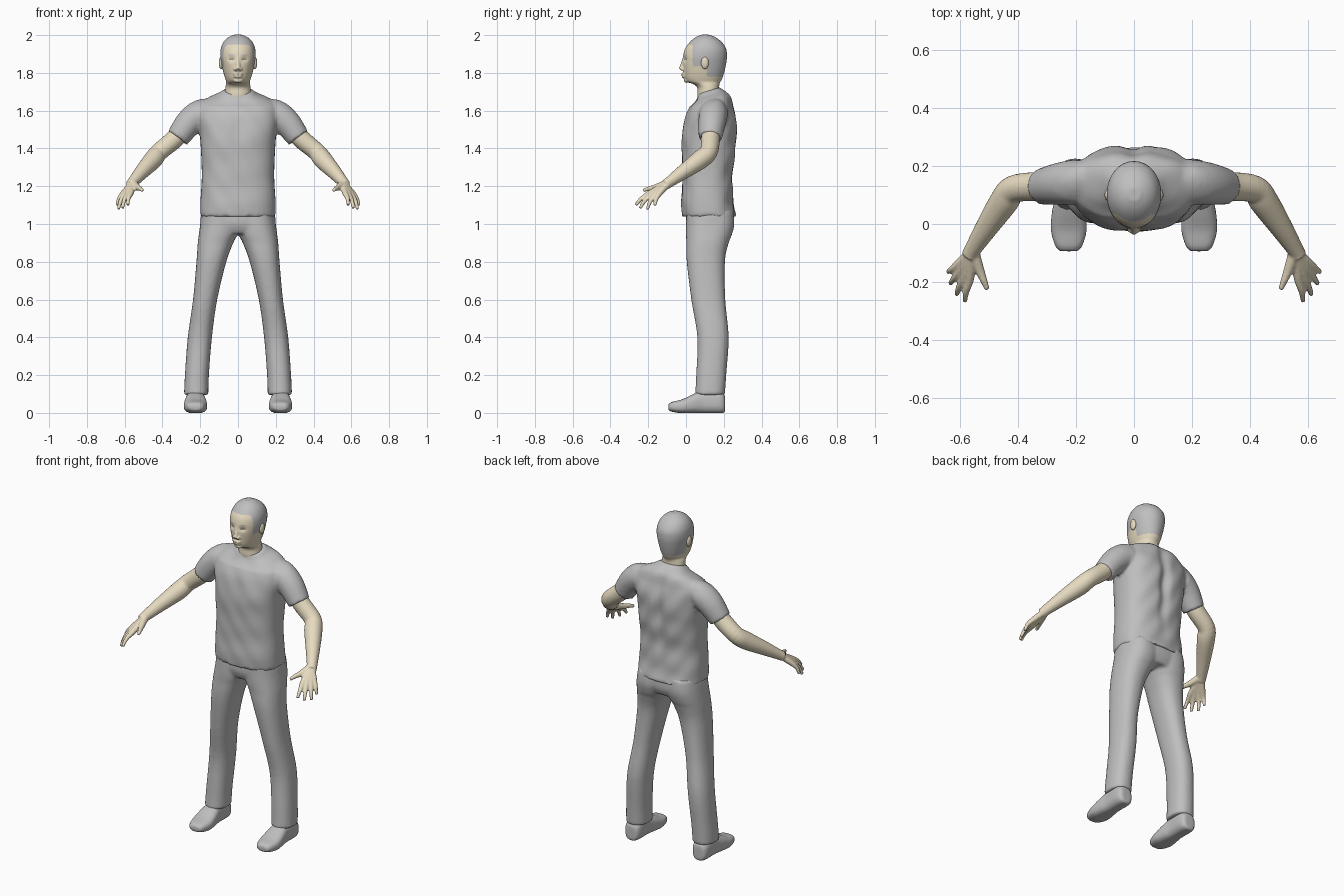
import bpy, bmesh
from math import cos, sin, pi, exp, copysign
from mathutils import Vector, Matrix

cube = bpy.data.objects.get("Cube")
if cube:
    bpy.data.objects.remove(cube)


def material(name, rgb):
    m = bpy.data.materials.new(name)
    m.use_nodes = True
    m.diffuse_color = (*rgb, 1)
    bsdf = next(n for n in m.node_tree.nodes if n.type == 'BSDF_PRINCIPLED')
    bsdf.inputs["Base Color"].default_value = (*rgb, 1)
    bsdf.inputs["Roughness"].default_value = 0.8
    return m


GREY = material("light_grey", (0.52, 0.52, 0.52))
SKIN = material("skin", (0.8, 0.71, 0.53))
EYE = material("eye_grey", (0.3, 0.28, 0.25))


def spline(rows, steps=5):
    """Smooth curve through rows of numbers of any length."""
    p = [Vector(r) for r in rows]
    p = [p[0]] + p + [p[-1]]
    out = []
    for a, b, c, d in zip(p, p[1:], p[2:], p[3:]):
        for i in range(steps):
            t = i / steps
            out.append(b + (c - a) * (t / 2) + (a * 2 - b * 5 + c * 4 - d) * (t * t / 2)
                       + (b * 3 - a - c * 3 + d) * (t ** 3 / 2))
    return out + [p[-1]]


def skin_rings(bm, rings):
    rings = [[bm.verts.new(v) for v in r] for r in rings]
    n = len(rings[0])
    for a, b in zip(rings, rings[1:]):
        for i in range(n):
            j = (i + 1) % n
            bm.faces.new((a[i], a[j], b[j], b[i]))
    bm.faces.new(rings[0])
    bm.faces.new(rings[-1])


def loft(bm, rows, power=2.3, along_y=False, n=40):
    """Rows: position, then low and high limits on the two other axes."""
    rings = []
    for t, a0, a1, b0, b1 in spline(rows):
        ring = []
        for i in range(n):
            c, s = cos(2 * pi * i / n), sin(2 * pi * i / n)
            a = (a0 + a1) / 2 + (a1 - a0) / 2 * copysign(abs(c) ** (2 / power), c)
            b = (b0 + b1) / 2 + (b1 - b0) / 2 * copysign(abs(s) ** (2 / power), s)
            ring.append((a, t, b) if along_y else (a, b, t))
        rings.append(ring)
    skin_rings(bm, rings)


def tube(bm, rows, side=1, n=20):
    """Rows: x, y, z, radius."""
    pts = spline(rows)
    rings = []
    for i, p in enumerate(pts):
        d = (pts[min(i + 1, len(pts) - 1)] - pts[max(i - 1, 0)]).xyz.normalized()
        u = d.cross(Vector((0, 0, 1))).normalized()
        w = d.cross(u)
        ring = [p.xyz + (u * cos(2 * pi * k / n) + w * sin(2 * pi * k / n)) * p.w
                for k in range(n)]
        rings.append([(v.x * side, v.y, v.z) for v in ring])
    skin_rings(bm, rings)


def blob(bm, centre, size):
    bmesh.ops.create_uvsphere(bm, u_segments=20, v_segments=12, radius=1,
                              matrix=Matrix.Translation(centre) @ Matrix.Diagonal((*size, 1)))


def finish(name, bm, mats, voxel=0.01, smooth=4, shape=None, paint=None):
    """Fuse the pieces into one skin, then sculpt and colour it by rule."""
    bmesh.ops.recalc_face_normals(bm, faces=bm.faces)
    raw = bpy.data.meshes.new(name)
    bm.to_mesh(raw)
    bm.free()
    ob = bpy.data.objects.new(name, raw)
    bpy.context.scene.collection.objects.link(ob)
    r = ob.modifiers.new("fuse", 'REMESH')
    r.mode, r.voxel_size = 'VOXEL', voxel
    s = ob.modifiers.new("soften", 'SMOOTH')
    s.factor, s.iterations = 0.5, smooth
    bpy.context.view_layer.update()
    mesh = bpy.data.meshes.new_from_object(ob.evaluated_get(bpy.context.evaluated_depsgraph_get()))
    ob.modifiers.clear()
    ob.data = mesh
    bpy.data.meshes.remove(raw)
    mesh.name = name
    mesh.materials.clear()
    for m in mats:
        mesh.materials.append(m)
    if shape:
        for v in mesh.vertices:
            v.co = shape(*v.co)
    for f in mesh.polygons:
        f.use_smooth = True
        f.material_index = paint(*f.center) if paint else 0
    return ob


# Shirt: torso and sleeves, with a back groove, soft folds and a tilted collar
def shirt_shape(x, y, z):
    mid = exp(-((z - 1.45) / 0.2) ** 2)
    if y > 0.17:
        y -= 0.02 * mid * exp(-(x / 0.03) ** 2)
    if abs(x) < 0.2:
        sway = 0.004 * sin(z * 38 + x * 22) * sin(x * 30 + 1)
        y += sway if y > 0.12 else 0.6 * sway
    if y < 0.08:
        y += 0.008 * exp(-(x / 0.04) ** 2) * exp(-((z - 1.48) / 0.08) ** 2)
    if z > 1.62:
        z += (y - 0.14) * 0.3 * min(1, (z - 1.62) / 0.07)
    return x, y, z


bm = bmesh.new()
torso = [(1.04, .2, -.022, .265), (1.12, .199, -.024, .252), (1.25, .192, -.02, .247),
         (1.38, .196, -.024, .263), (1.48, .203, -.024, .27), (1.56, .215, -.007, .268),
         (1.62, .21, .02, .252), (1.66, .17, .045, .235), (1.69, .105, .058, .2),
         (1.712, .078, .066, .18)]
loft(bm, [(z, -w, w, f, b) for z, w, f, b in torso], power=2.5)
for side in (1, -1):
    tube(bm, [(.13, .15, 1.59, .07), (.2, .145, 1.58, .077), (.26, .138, 1.535, .073),
              (.32, .128, 1.455, .062)], side)
finish("shirt", bm, [GREY], shape=shirt_shape)

# Trousers: pelvis fused with two legs
bm = bmesh.new()
loft(bm, [(1.08, -.19, .19, .003, .25), (1.0, -.198, .198, 0, .254), (.95, -.15, .15, .02, .235)])
leg = [(1.07, 0, .19, .002, .25), (1.0, -.01, .2, 0, .256), (.94, .005, .208, 0, .242),
       (.9, .025, .213, .002, .226), (.8, .062, .22, .004, .206), (.6, .11, .238, .028, .208),
       (.4, .138, .266, .06, .226), (.2, .154, .281, .054, .213), (.095, .157, .286, .048, .206)]
loft(bm, leg)
loft(bm, [(z, -b, -a, c, d) for z, a, b, c, d in leg])
finish("trousers", bm, [GREY])

for side, word in ((1, "left"), (-1, "right")):
    # Shoe: lofted from toe to heel with a flat sole
    bm = bmesh.new()
    shoe = [(-.094, .03, .015, .045), (-.075, .047, .006, .058), (-.02, .062, -.002, .072),
            (.04, .058, -.002, .1), (.09, .05, -.002, .118), (.17, .05, -.002, .118),
            (.2, .04, 0, .1), (.207, .025, .01, .08)]
    cx = .225 * side
    loft(bm, [(y, cx - w, cx + w, a, b) for y, w, a, b in shoe], power=2.7, along_y=True)
    finish(word + "_shoe", bm, [GREY], voxel=0.007, smooth=3,
           shape=lambda x, y, z: (x, y, max(z, 0)))

    # Arm and hand: fingers run from the wrist so their roots fuse into a palm
    bm = bmesh.new()
    tube(bm, [(.27, .135, 1.53, .047), (.33, .13, 1.455, .05), (.415, .12, 1.383, .048),
              (.45, .075, 1.34, .05), (.51, -.015, 1.275, .039), (.556, -.088, 1.222, .029),
              (.568, -.11, 1.207, .028)], side)
    fingers = [((.566, -.187, 1.166), (.583, -.266, 1.1)),
               ((.583, -.176, 1.162), (.611, -.243, 1.084)),
               ((.598, -.16, 1.16), (.633, -.205, 1.078)),
               ((.608, -.14, 1.162), (.641, -.165, 1.098))]
    for knuckle, tip in fingers:
        wrist = Vector((.558, -.095, 1.215)).lerp(Vector(knuckle), 0.15)
        bend = Vector(knuckle).lerp(Vector(tip), 0.55) + Vector((.004, -.004, .006))
        tube(bm, [(*wrist, .019), (*knuckle, .0155), (*bend, .0115), (*tip, .0085)], side, 12)
    tube(bm, [(.552, -.105, 1.212, .022), (.533, -.158, 1.195, .017),
              (.518, -.195, 1.187, .0125), (.506, -.226, 1.178, .009)], side, 12)
    finish(word + "_arm", bm, [SKIN], voxel=0.0055, smooth=2)

    # Ear
    bm = bmesh.new()
    blob(bm, (.089 * side, .1, 1.853), (.013, .021, .034))
    finish(word + "_ear", bm, [SKIN], voxel=0.005, smooth=1)


# Head and neck with nose, lips, eye sockets, brows and cropped hair
def head_shape(x, y, z):
    if y < 0.05:
        y += 0.009 * exp(-((abs(x) - .034) / .018) ** 2 - ((z - 1.873) / .013) ** 2)
    return x, y, z


def head_paint(x, y, z):
    if z > 1.95 or (y > .035 and z > 1.835) or (y > .11 and z > 1.78):
        return 1
    if y < .05 and abs(z - 1.895) < .004 and .016 < abs(x) < .052:
        return 1
    if y < .05 and abs(z - 1.874) < .005 and abs(abs(x) - .034) < .013:
        return 2
    return 0


bm = bmesh.new()
head = [(1.62, .075, .07, .2), (1.68, .07, .06, .182), (1.72, .067, .06, .176),
        (1.74, .064, .04, .177), (1.752, .062, .006, .182), (1.77, .068, -.008, .192),
        (1.8, .077, -.014, .202), (1.85, .088, -.018, .213), (1.89, .094, -.015, .217),
        (1.93, .091, -.004, .212), (1.965, .076, .022, .188), (1.988, .052, .05, .157),
        (2.002, .022, .08, .125)]
loft(bm, [(z, -w, w, f, b) for z, w, f, b in head], power=2.05)
tube(bm, [(0, -.006, 1.885, .01), (0, -.016, 1.85, .011), (0, -.026, 1.818, .014)])
for side in (1, -1):
    blob(bm, (.013 * side, -.018, 1.82), (.011, .012, .009))
blob(bm, (0, -.013, 1.793), (.026, .013, .007))
blob(bm, (0, -.011, 1.78), (.023, .013, .007))
blob(bm, (0, .004, 1.76), (.025, .016, .013))
finish("head", bm, [SKIN, GREY, EYE], voxel=0.005, smooth=2, shape=head_shape, paint=head_paint)
